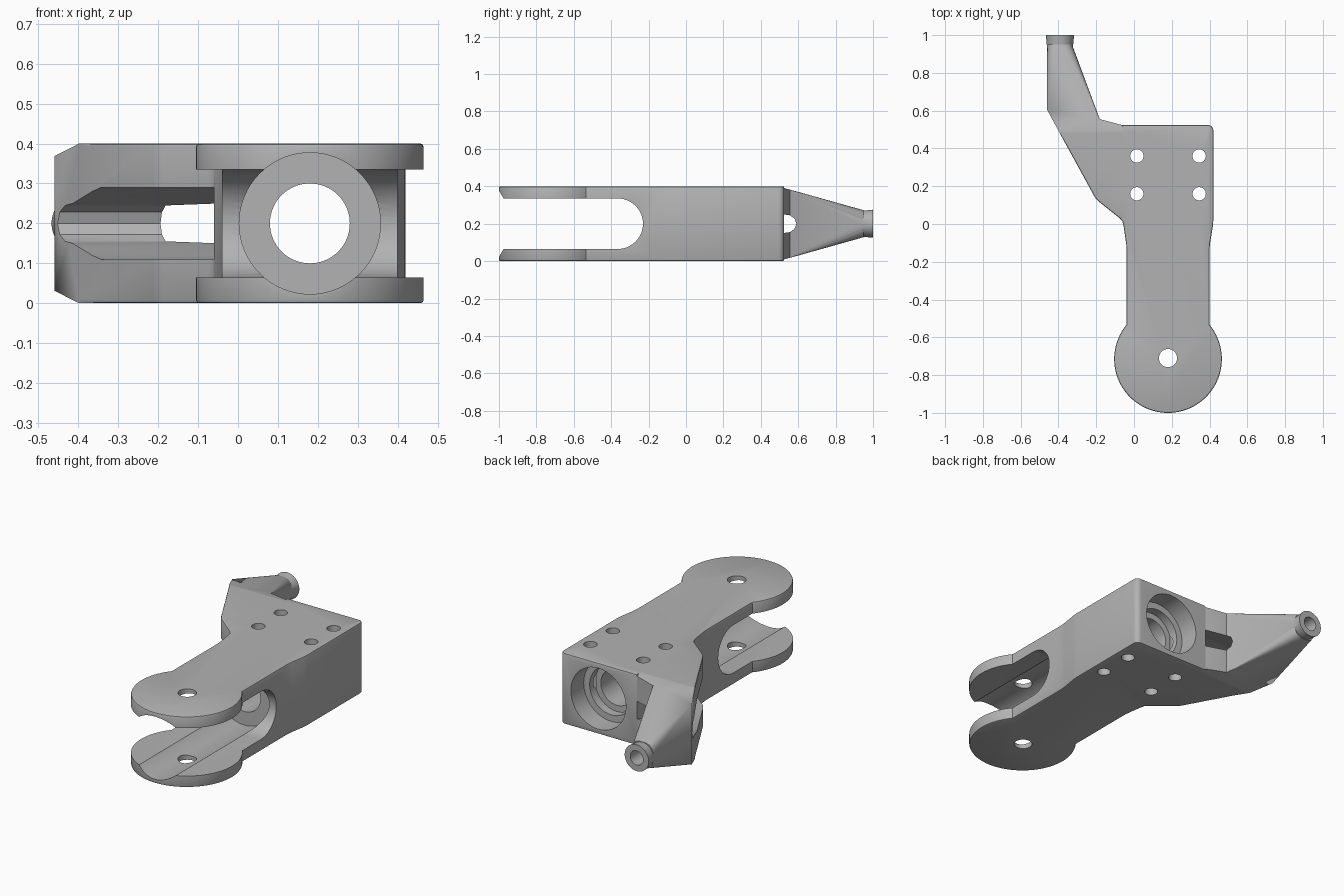
import bpy, bmesh, math
from mathutils import Vector

if "Cube" in bpy.data.objects:
    bpy.data.objects.remove(bpy.data.objects["Cube"], do_unlink=True)

metal = bpy.data.materials.new("grey_metal")
metal.use_nodes = True
grey = (0.45, 0.45, 0.45, 1)
metal.diffuse_color = grey
metal.node_tree.nodes["Principled BSDF"].inputs["Base Color"].default_value = grey

MID = 0.2      # mid height
BORE_X = 0.18  # bore and fork centre line


def finish(bm, name):
    bmesh.ops.recalc_face_normals(bm, faces=bm.faces)
    mesh = bpy.data.meshes.new(name)
    bm.to_mesh(mesh)
    bm.free()
    mesh.materials.append(metal)
    obj = bpy.data.objects.new(name, mesh)
    bpy.context.collection.objects.link(obj)
    return obj


def prism(name, points, direction, bevel=0):
    """Extrude a closed outline along a direction, optionally rounding the rims."""
    bm = bmesh.new()
    base = bm.faces.new([bm.verts.new(p) for p in points])
    new = bmesh.ops.extrude_face_region(bm, geom=[base], use_keep_orig=True)
    moved = [g for g in new["geom"] if isinstance(g, bmesh.types.BMVert)]
    bmesh.ops.translate(bm, vec=direction, verts=moved)
    bmesh.ops.recalc_face_normals(bm, faces=bm.faces)
    if bevel:
        rims = [e for e in bm.edges if abs(e.verts[0].co.z - e.verts[1].co.z) < 1e-4]
        bmesh.ops.bevel(bm, geom=rims, offset=bevel, segments=2, profile=0.5,
                        affect='EDGES')
    return finish(bm, name)


def hull(name, points):
    bm = bmesh.new()
    for p in points:
        bm.verts.new(p)
    out = bmesh.ops.convex_hull(bm, input=bm.verts)
    loose = {g for g in out["geom_interior"] if isinstance(g, bmesh.types.BMVert)}
    bmesh.ops.delete(bm, geom=list(loose), context='VERTS')
    return finish(bm, name)


def arc(cx, cy, r, start, end, n):
    return [(cx + r * math.cos(math.radians(start + (end - start) * i / n)),
             cy + r * math.sin(math.radians(start + (end - start) * i / n)))
            for i in range(n + 1)]


def rod_y(name, x, r, y0, y1, r1=None):
    """Round bar along y, tapered when a second radius is given."""
    ends = [(y0, r), (y1, r1 or r)]
    return hull(name, [(px, y, pz) for y, q in ends
                       for px, pz in arc(x, MID, q, 0, 360, 64)[:-1]])


def rod_z(name, x, y, r):
    return prism(name, [(a, b, -0.1) for a, b in arc(x, y, r, 0, 360, 40)[:-1]],
                 (0, 0, 0.6))


def combine(target, tool, operation):
    mod = target.modifiers.new(operation.lower(), 'BOOLEAN')
    mod.operation, mod.solver, mod.object = operation, 'EXACT', tool
    bpy.context.view_layer.objects.active = target
    bpy.ops.object.modifier_apply(modifier=mod.name)
    bpy.data.objects.remove(tool, do_unlink=True)


def half_height(y):
    return 0.2 - 0.272 * max(0, y - 0.49)


def both(points):
    return [(x, y, MID + s * half_height(y)) for x, y in points for s in (-1, 1)]


# Body plate outline with the round fork end
outline = arc(BORE_X, -0.715, 0.285, 140.6, 399.4, 64)
outline += [(0.4, -0.13), (0.403, -0.1), (0.418, -0.01), (0.42, 0.02)]
outline += arc(0.39, 0.495, 0.03, 0, 90, 6)
outline += [(-0.06, 0.525), (-0.06, 0.49), (-0.398, 0.49), (-0.212, 0.15),
            (-0.2, 0.132), (-0.19, 0.122), (-0.075, 0.03), (-0.062, 0.015),
            (-0.055, -0.01), (-0.041, -0.11), (-0.04, -0.13)]
bracket = prism("bracket_body", [(x, y, 0) for x, y in outline], (0, 0, 0.4), 0.008)

# Tapering arm, its root web and the round boss at the tip
tip = []
for c, s in arc(0, 0, 1, 0, 360, 32)[:-1]:
    tip.append((-0.394 + 0.066 * math.copysign(abs(c) ** 0.7, c), 0.95,
                MID + 0.072 * math.copysign(abs(s) ** 0.7, s)))
arm = hull("arm", both([(-0.34, 0.4), (-0.14, 0.4), (-0.398, 0.49), (-0.157, 0.49),
                        (-0.18, 0.55), (-0.46, 0.605)]) + tip)
web = hull("arm_web", both([(-0.03, 0.42), (-0.25, 0.42), (-0.03, 0.49), (-0.25, 0.49),
                            (-0.03, 0.515), (-0.06, 0.523), (-0.165, 0.542),
                            (-0.18, 0.555), (-0.25, 0.56)]))
boss = rod_y("boss", -0.392, 0.068, 0.93, 1.0, 0.075)
for part in (web, arm, boss):
    combine(bracket, part, 'UNION')

# Fork slot with a fully rounded end
slot = [(-1.2, MID - 0.135)] + arc(-0.365, MID, 0.135, -90, 90, 24) + [(-1.2, MID + 0.135)]
cutters = [prism("fork_slot", [(-0.5, y, z) for y, z in slot], (1.2, 0, 0))]

# Pocket through the arm, narrowing towards the back
pocket = [(-0.2, -0.09), (0.39, -0.09), (0.43, -0.08), (0.52, -0.05), (0.555, -0.045),
          (0.58, -0.028), (0.59, 0)]
pocket += [(y, -z) for y, z in reversed(pocket[:-1])]
cutters.append(prism("arm_pocket", [(-0.7, y, MID + z) for y, z in pocket], (0.64, 0, 0)))

# Groove along the fork, through bore and stepped counterbore
for name, r, y0, y1 in (("fork_groove", 0.177, -1.2, -0.2), ("bore", 0.1, -0.4, 0.7),
                        ("inner_step", 0.135, 0.36, 0.7), ("counterbore", 0.172, 0.41, 0.7)):
    cutters.append(rod_y(name, BORE_X, r, y0, y1))
cutters.append(rod_y("boss_hole", -0.392, 0.04, 0.85, 1.1))

# Pivot hole and four bolt holes
cutters.append(rod_z("pivot_hole", BORE_X, -0.71, 0.048))
for x in (0.015, 0.345):
    for y in (0.16, 0.36):
        cutters.append(rod_z("bolt_hole", x, y, 0.035))

for cutter in cutters:
    combine(bracket, cutter, 'DIFFERENCE')

bpy.ops.object.select_all(action='DESELECT')
bracket.select_set(True)
bpy.context.view_layer.objects.active = bracket
bpy.ops.object.shade_smooth_by_angle(angle=math.radians(30))
